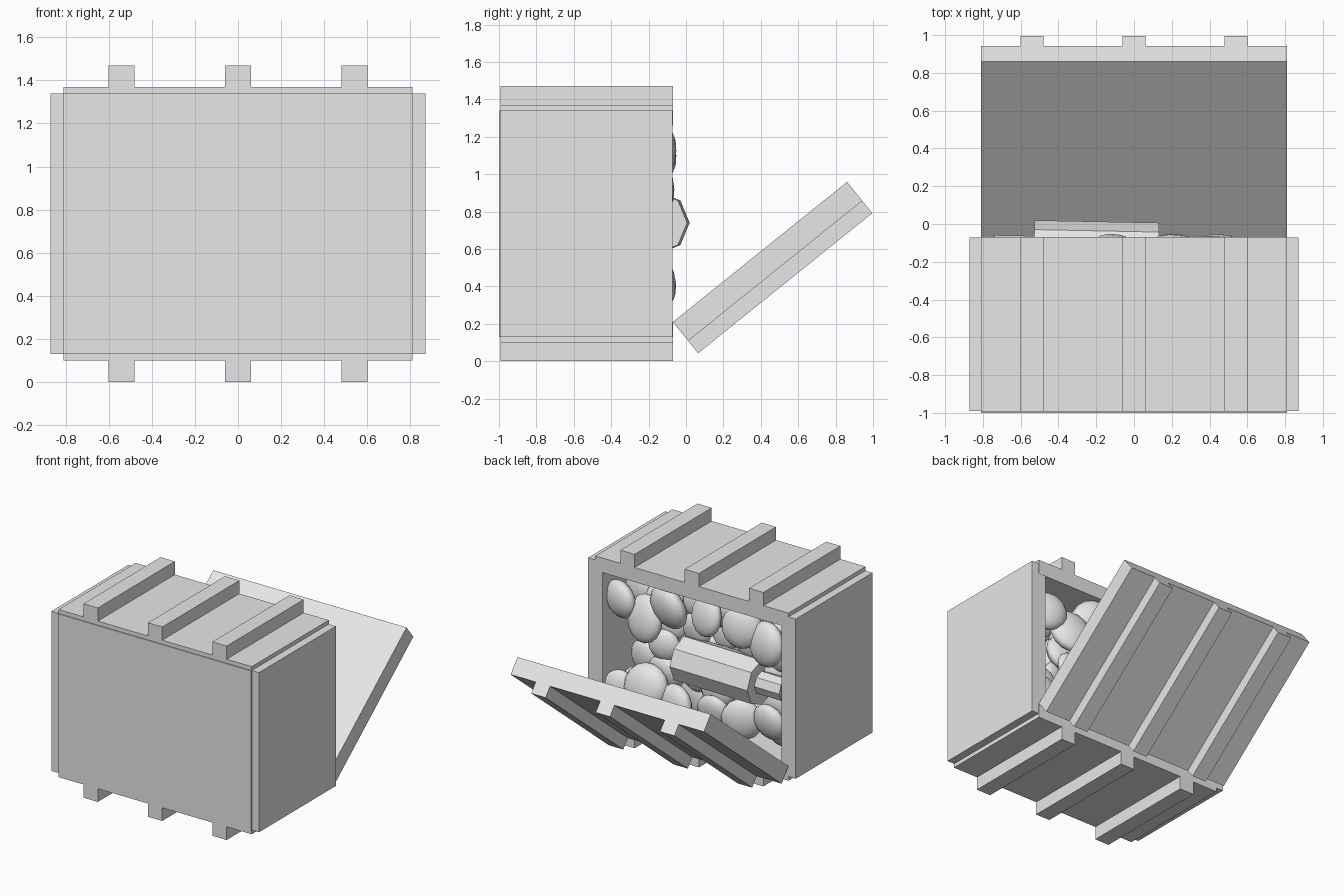
import bpy, math, random
from mathutils import Vector, Matrix, Euler

random.seed(4)
cube = bpy.data.objects.get("Cube")
if cube:
    bpy.data.objects.remove(cube)

grey = bpy.data.materials.new("plain grey")
grey.use_nodes = True
grey.diffuse_color = (0.8, 0.8, 0.8, 1)
grey.node_tree.nodes["Principled BSDF"].inputs["Base Color"].default_value = (0.8, 0.8, 0.8, 1)


def finish(name):
    ob = bpy.context.object
    ob.name = name
    ob.data.materials.append(grey)
    return ob


def box(name, lo, hi, frame=Matrix()):
    """Box between two corners, placed inside a frame."""
    lo, hi = Vector(lo), Vector(hi)
    bpy.ops.mesh.primitive_cube_add(size=1)
    ob = finish(name)
    ob.data.transform(Matrix.Translation((lo + hi) / 2) @ Matrix.Diagonal((*(hi - lo), 1)))
    ob.matrix_world = frame
    return ob


def stone(name, x, y, z, size):
    """Flattened smooth pebble facing the opening."""
    bpy.ops.mesh.primitive_uv_sphere_add(segments=14, ring_count=8)
    ob = finish(name)
    ob.scale = (size, size * 0.5, size * random.uniform(0.9, 1.1))
    ob.rotation_euler = Euler([random.uniform(-0.35, 0.35) for _ in range(3)])
    ob.location = (x, y, z)
    bpy.ops.object.shade_smooth()


SLATS = (-0.54, 0, 0.54)
BACK, FRONT = -0.07, -0.993

# Crate shell, lying on its side with the opening at the back
box("top_board", (-0.81, FRONT, 1.26), (0.81, BACK, 1.37))
box("bottom_board", (-0.81, FRONT, 0.10), (0.81, BACK, 0.21))
box("front_board", (-0.81, -1, 0.13), (0.81, -0.90, 1.34))
for side, name in ((1, "left"), (-1, "right")):
    a, b = sorted((0.75 * side, 0.87 * side))
    box(name + "_board", (a, FRONT + 0.002, 0.13), (b, BACK - 0.001, 1.34))
for x in SLATS:
    box("top_slat", (x - 0.06, FRONT, 1.36), (x + 0.06, BACK, 1.47))
    box("bottom_slat", (x - 0.06, FRONT, 0), (x + 0.06, BACK, 0.11))

# Fallen lid, hinged on the lower edge of the opening
hinge = Matrix.Translation((0, BACK, 0.21)) @ Matrix.Rotation(math.radians(38.8), 4, "X")
box("lid_board", (-0.81, 0, -0.13), (0.81, 1.195, 0), hinge)
for x in SLATS:
    box("lid_slat", (x - 0.06, 0, -0.215), (x + 0.06, 1.195, -0.12), hinge)


# Octagonal bottle lying across the opening
def bottle_part(name, start, end, radius):
    bpy.ops.mesh.primitive_cylinder_add(vertices=8, radius=radius, depth=end - start)
    ob = finish(name)
    ob.matrix_world = (Matrix.Translation((-0.2, -0.155, 0.74)) @ Matrix.Rotation(-0.02, 4, "Z")
                       @ Matrix.Translation(((start + end) / 2, 0, 0))
                       @ Matrix.Rotation(math.pi / 2, 4, "Y"))


bottle_part("bottle_body", -0.33, 0.33, 0.168)
bottle_part("bottle_neck", -0.54, -0.32, 0.085)

# Stones near the opening: x, z, size
for x, z, size in ((0.66, 1.05, 0.15), (0.45, 0.96, 0.16), (0.25, 1.10, 0.17),
                   (-0.08, 1.13, 0.14), (-0.36, 1.11, 0.15), (-0.56, 1.03, 0.16),
                   (0.44, 0.45, 0.18), (0.66, 0.37, 0.13), (0.19, 0.38, 0.15),
                   (-0.13, 0.40, 0.14), (-0.36, 0.41, 0.15), (-0.59, 0.45, 0.14)):
    stone("front_stone", x, random.uniform(-0.17, -0.13), z, size)

# Deeper layers filling the crate
for layer, y in enumerate((-0.3, -0.46)):
    for column in range(6):
        for row in range(5):
            if column == 5 and row in (2, 3) and layer == 0:
                continue
            stone("inner_stone", -0.58 + 0.235 * column + random.uniform(-0.03, 0.03),
                  y + random.uniform(-0.05, 0.05),
                  0.37 + 0.18 * row + random.uniform(-0.03, 0.03), random.uniform(0.12, 0.15))
